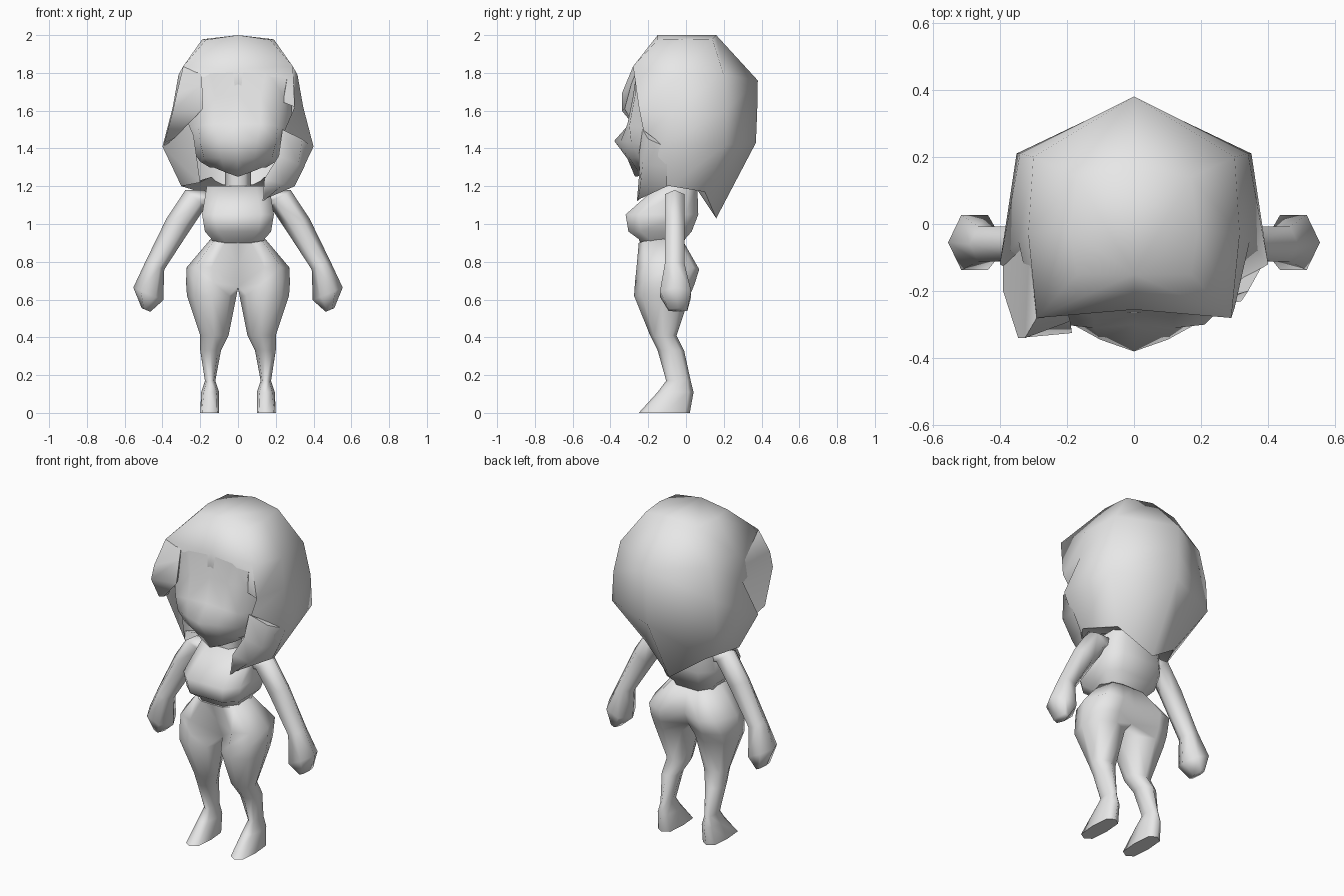
import bpy, bmesh, math

grey = bpy.data.materials.new("plain grey")
grey.diffuse_color = (0.8, 0.8, 0.8, 1)


def build(name, *strips, closed=True, mirror=False):
    """Skin one or more strips, each a list of equal-length point rows."""
    bm = bmesh.new()
    for rings in strips:
        rows = [[bm.verts.new(p) for p in r] for r in rings]
        n = len(rows[0])
        for a, b in zip(rows, rows[1:]):
            for i in range(n if closed else n - 1):
                j = (i + 1) % n
                bm.faces.new((a[i], a[j], b[j], b[i]))
        if closed:
            bm.faces.new(rows[0][::-1])
            bm.faces.new(rows[-1])
    if mirror:
        # drop faces lying on the mirror plane, then copy across
        flat = [f for f in bm.faces if all(abs(v.co.x) < 1e-4 for v in f.verts)]
        bmesh.ops.delete(bm, geom=flat, context='FACES')
        copy = bmesh.ops.duplicate(bm, geom=bm.verts[:] + bm.edges[:] + bm.faces[:])["geom"]
        for v in copy:
            if isinstance(v, bmesh.types.BMVert):
                v.co.x *= -1
        bmesh.ops.reverse_faces(bm, faces=[f for f in copy if isinstance(f, bmesh.types.BMFace)])
    bmesh.ops.remove_doubles(bm, verts=bm.verts[:], dist=0.0005)
    bmesh.ops.recalc_face_normals(bm, faces=bm.faces[:])
    me = bpy.data.meshes.new(name)
    bm.to_mesh(me)
    bm.free()
    me.materials.append(grey)
    ob = bpy.data.objects.new(name, me)
    bpy.context.collection.objects.link(ob)
    bpy.context.view_layer.objects.active = ob
    ob.select_set(True)
    bpy.ops.object.shade_smooth_by_angle(angle=math.radians(75))
    ob.select_set(False)


def ring(x0, x1, y0, y1, z, power=1.0, n=8, flat=False, tilt=0.0):
    """Ring filling the extents; low power is boxier, flat gives flat sides, tilt leans it in xz."""
    off, k = (math.pi / n, 1 / math.cos(math.pi / n)) if flat else (0, 1)

    def shape(v):
        return math.copysign(min(1, abs(v) * k) ** power, v) if abs(v) > 1e-6 else 0

    pts = []
    for i in range(n):
        a = off + math.tau * i / n
        d = (x1 - x0) / 2 * shape(math.cos(a))
        pts.append(((x0 + x1) / 2 + d * math.cos(tilt),
                    (y0 + y1) / 2 + (y1 - y0) / 2 * shape(math.sin(a)),
                    z + d * math.sin(tilt)))
    return pts


# Legs with feet, rising into joined hips, buttocks and belly
legs = [ring(*r) for r in (
    (0.10, 0.20, -0.25, 0.02, 0.0, 0.6), (0.10, 0.195, -0.15, 0.04, 0.11),
    (0.12, 0.175, -0.105, 0.025, 0.17), (0.09, 0.20, -0.15, -0.01, 0.33),
    (0.05, 0.20, -0.19, -0.05, 0.41), (0.008, 0.27, -0.275, 0.02, 0.62))]
legs += [
    [(0.275, -0.11, 0.69), (0.235, 0.0, 0.68), (0.14, 0.045, 0.68), (0, -0.02, 0.68),
     (0, -0.1, 0.66), (0, -0.15, 0.67), (0.13, -0.27, 0.69), (0.235, -0.225, 0.69)],
    [(0.272, -0.1, 0.77), (0.22, 0.04, 0.77), (0.13, 0.07, 0.76), (0, 0.015, 0.76),
     (0, -0.1, 0.76), (0, -0.2, 0.78), (0.14, -0.262, 0.77), (0.23, -0.22, 0.77)],
    [(0.145, -0.12, 0.92), (0.12, -0.04, 0.91), (0.07, -0.01, 0.9), (0, -0.01, 0.9),
     (0, -0.1, 0.9), (0, -0.25, 0.9), (0.07, -0.25, 0.9), (0.13, -0.22, 0.91)]]
build("hips_and_legs", legs, mirror=True)

# Torso with waist and boxy chest
build("torso", [ring(*r, flat=True) for r in (
    (-0.125, 0.125, -0.23, -0.02, 0.87, 0.7), (-0.14, 0.14, -0.25, -0.005, 0.92, 0.7),
    (-0.175, 0.175, -0.305, 0.03, 0.96, 0.55), (-0.19, 0.19, -0.32, 0.065, 1.05, 0.5),
    (-0.165, 0.165, -0.15, 0.06, 1.2, 0.6))])

# Neck
build("neck", [ring(-0.07, 0.07, -0.15, 0.0, z, n=6) for z in (1.17, 1.4)])

# Arms with shoulders and simple hands
arm = ((0.15, 0.055, -0.115, 0.0, 1.13, 1.1), (0.225, 0.07, -0.12, 0.0, 1.135, 0.7),
       (0.315, 0.07, -0.118, 0.0, 1.0, 0.4), (0.44, 0.054, -0.12, 0.0, 0.78, 0.4),
       (0.475, 0.086, -0.15, 0.04, 0.63, 0.4), (0.487, 0.025, -0.1, 0.015, 0.545, 0.4))
build("arms", [ring(x - w, x + w, y0, y1, z, n=6, tilt=t) for x, w, y0, y1, z, t in arm], mirror=True)

# Face with pointed muzzle, cheeks, chin and jaw underside
face = [
    [(0, -0.25, 1.82), (0.15, -0.26, 1.82), (0.27, -0.27, 1.82), (0.28, -0.1, 1.82)],
    [(0, -0.27, 1.68), (0.12, -0.28, 1.68), (0.24, -0.27, 1.68), (0.29, -0.1, 1.68)],
    [(0, -0.30, 1.53), (0.12, -0.31, 1.53), (0.21, -0.30, 1.52), (0.28, -0.1, 1.5)],
    [(0, -0.38, 1.44), (0.1, -0.345, 1.44), (0.2, -0.29, 1.43), (0.25, -0.1, 1.4)],
    [(0, -0.31, 1.345), (0.09, -0.30, 1.35), (0.18, -0.25, 1.35), (0.2, -0.1, 1.33)],
    [(0, -0.27, 1.25), (0.07, -0.25, 1.275), (0.13, -0.21, 1.30), (0.15, -0.08, 1.3)],
    [(0, -0.05, 1.29), (0.05, -0.05, 1.29), (0.1, -0.05, 1.3), (0.13, -0.05, 1.31)]]
build("face", face, closed=False, mirror=True)

# Hair cap: each row runs from the back middle round to the face edge
hair = [
    [(0, -0.15, 2.0)] * 3 + [(0.17, -0.15, 1.975)],
    [(0, 0.16, 2.0), (0.17, 0.14, 1.98), (0.19, -0.02, 1.977), (0.17, -0.15, 1.975)],
    [(0, 0.38, 1.76), (0.30, 0.2, 1.79), (0.315, -0.03, 1.79), (0.29, -0.28, 1.835)],
    [(0, 0.377, 1.6), (0.34, 0.21, 1.6), (0.345, -0.05, 1.62), (0.30, -0.25, 1.62)],
    [(0, 0.37, 1.43), (0.35, 0.21, 1.42), (0.40, -0.12, 1.41), (0.235, -0.22, 1.47)],
    [(0, 0.16, 1.03), (0.2, 0.1, 1.17), (0.30, -0.08, 1.2), (0.20, -0.22, 1.22)],
    [(0, 0.05, 1.2), (0.08, 0.04, 1.21), (0.12, -0.06, 1.23), (0.14, -0.15, 1.25)]]
# Hair over the forehead, joined to the cap
forehead = [
    [(0, -0.15, 2.0), (0.17, -0.15, 1.975)],
    [(0, -0.255, 1.82), (0.29, -0.28, 1.835)],
    [(0, -0.265, 1.74), (0.30, -0.25, 1.62)]]
build("hair", hair, forehead, closed=False, mirror=True)

# Swept fringe lock on one side
build("fringe_lock", [
    [(-0.20, -0.25, 1.84), (-0.29, -0.28, 1.835), (-0.29, -0.05, 1.81)],
    [(-0.19, -0.29, 1.74), (-0.325, -0.34, 1.69), (-0.31, -0.03, 1.69)],
    [(-0.185, -0.325, 1.61), (-0.345, -0.34, 1.6), (-0.33, -0.03, 1.6)],
    [(-0.33, -0.24, 1.46), (-0.39, -0.2, 1.43), (-0.39, -0.1, 1.41)]])

# Pointed lock on the other side
build("side_lock", [
    [(0.235, -0.23, 1.5), (0.34, -0.2, 1.45), (0.39, -0.11, 1.41)],
    [(0.215, -0.25, 1.36), (0.32, -0.23, 1.32), (0.35, -0.1, 1.3)],
    [(0.14, -0.25, 1.24), (0.24, -0.24, 1.21), (0.30, -0.1, 1.2)],
    [(0.13, -0.26, 1.12), (0.14, -0.255, 1.125), (0.15, -0.24, 1.135)]])
